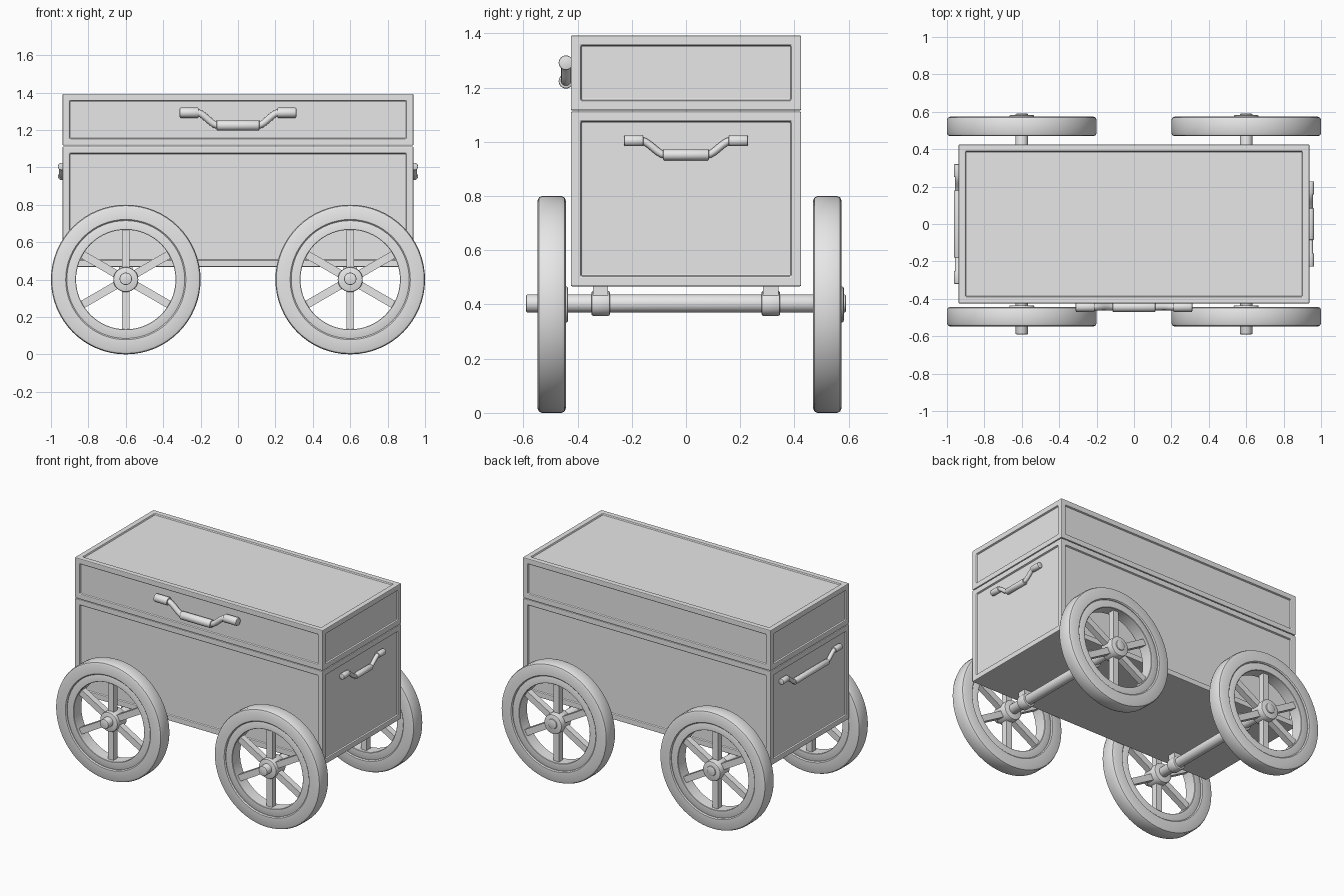
import bpy, bmesh, math
from mathutils import Matrix, Vector

cube = bpy.data.objects.get("Cube")
if cube:
    bpy.data.objects.remove(cube, do_unlink=True)

# One plain grey for everything
grey = bpy.data.materials.new("plain_grey")
grey.use_nodes = True
grey.diffuse_color = (0.8, 0.8, 0.8, 1)
for node in grey.node_tree.nodes:
    if node.type == 'BSDF_PRINCIPLED':
        node.inputs["Base Color"].default_value = (0.8, 0.8, 0.8, 1)


def finish(name, bm, matrix=Matrix(), smooth=True):
    bmesh.ops.recalc_face_normals(bm, faces=bm.faces[:])
    mesh = bpy.data.meshes.new(name)
    bm.to_mesh(mesh)
    bm.free()
    mesh.materials.append(grey)
    if smooth:
        for p in mesh.polygons:
            p.use_smooth = True
        mesh.set_sharp_from_angle(angle=math.radians(35))
    obj = bpy.data.objects.new(name, mesh)
    bpy.context.collection.objects.link(obj)
    obj.matrix_world = matrix
    return obj


def add_bevel(obj, width):
    mod = obj.modifiers.new("soft_edges", 'BEVEL')
    mod.width = width
    mod.segments = 2
    mod.limit_method = 'ANGLE'
    mod.angle_limit = math.radians(60)


def box(name, size, matrix):
    bm = bmesh.new()
    bmesh.ops.create_cube(bm, size=1, matrix=Matrix.Diagonal((*size, 1)))
    return finish(name, bm, matrix, smooth=False)


def ring(name, inner, outer, y0, y1, bevel, matrix, steps=64):
    """Revolve a chamfered rectangle round the y axis; inner 0 gives a solid rod."""
    b = bevel
    profile = [(outer - b, y0), (outer - b * .3, y0 + b * .3), (outer, y0 + b),
               (outer, y1 - b), (outer - b * .3, y1 - b * .3), (outer - b, y1)]
    if inner:
        c = b * .4
        profile += [(inner + c, y1), (inner, y1 - c), (inner, y0 + c), (inner + c, y0)]
    else:
        profile = [(0, y0)] + profile + [(0, y1)]
    bm = bmesh.new()
    verts = [bm.verts.new((r, y, 0)) for r, y in profile]
    edges = [bm.edges.new(pair) for pair in zip(verts, verts[1:])]
    if inner:
        edges.append(bm.edges.new((verts[-1], verts[0])))
    bmesh.ops.spin(bm, geom=verts + edges, cent=(0, 0, 0), axis=(0, 1, 0),
                   angle=math.tau, steps=steps)
    bmesh.ops.remove_doubles(bm, verts=bm.verts[:], dist=1e-5)
    return finish(name, bm, matrix)


def panelled_box(name, size, z0, z1, keep):
    """Box with a recessed panel on each face that passes the rule."""
    bm = bmesh.new()
    shape = Matrix.Translation((0, 0, (z0 + z1) / 2)) @ Matrix.Diagonal((*size, z1 - z0, 1))
    bmesh.ops.create_cube(bm, size=1, matrix=shape)
    bm.normal_update()
    faces = [f for f in bm.faces if keep(f.normal)]
    bmesh.ops.inset_individual(bm, faces=faces, thickness=0.052)
    bmesh.ops.inset_individual(bm, faces=faces, thickness=0.002, depth=-0.012)
    add_bevel(finish(name, bm, smooth=False), 0.005)


# Chest and lid
panelled_box("chest_body", (1.875, 0.85), 0.467, 1.112, lambda n: abs(n.z) < .5)
panelled_box("chest_lid", (1.875, 0.85), 1.116, 1.393, lambda n: n.z > -.5)


def handle(name, location, yaw, mid, inner, end, drop, radius):
    """Dropped handle along local y, with two end sleeves and a middle grip."""
    base = Matrix.Translation(location) @ Matrix.Rotation(yaw, 4, 'Z')
    low = base @ Matrix.Translation((0, 0, -drop))
    for label, a, b, m in (("left_sleeve", -end, -inner, base),
                           ("right_sleeve", inner, end, base),
                           ("grip", -mid, mid, low)):
        ring(f"{name}_{label}", 0, radius, a, b, 0.005, m, steps=24)
    # Bent bar running through the sleeves and grip
    half = []
    for i in range(13):
        t = i / 12
        half.append((inner + .01 - (inner - mid + .02) * t, -drop * t * t * (3 - 2 * t)))
    path = half + [(-y, z) for y, z in reversed(half)]
    curve = bpy.data.curves.new(name + "_bar", 'CURVE')
    curve.dimensions = '3D'
    curve.bevel_depth = radius * 0.68
    curve.bevel_resolution = 4
    curve.materials.append(grey)
    line = curve.splines.new('POLY')
    line.points.add(len(path) - 1)
    for point, (y, z) in zip(line.points, path):
        point.co = (0, y, z, 1)
    bar = bpy.data.objects.new(name + "_bar", curve)
    bpy.context.collection.objects.link(bar)
    bar.matrix_world = base
    bpy.ops.object.select_all(action='DESELECT')
    bar.select_set(True)
    bpy.context.view_layer.objects.active = bar
    bpy.ops.object.convert(target='MESH')
    bpy.ops.object.shade_smooth()


handle("front_handle", (0, -0.443, 1.292), -math.pi / 2, .115, .21, .312, .068, .027)
handle("left_handle", (0.943, 0, 1.004), 0, .085, .157, .228, .052, .02)
handle("right_handle", (-0.943, 0, 1.004), math.pi, .18, .25, .32, .052, .02)


def wheel(name, centre):
    place = Matrix.Translation(centre)
    ring(name + "_tyre", 0.315, 0.4, -0.052, 0.052, 0.016, place)
    ring(name + "_rim", 0.266, 0.318, -0.043, 0.043, 0.006, place)
    ring(name + "_hub", 0, 0.067, -0.045, 0.061, 0.008, place, steps=32)
    for i in range(6):
        turn = Matrix.Rotation(i * math.tau / 6, 4, 'Y')
        box(f"{name}_spoke_{i + 1}", (0.042, 0.042, 0.24),
            place @ turn @ Matrix.Translation((0, 0, 0.16)))


# Axles, their brackets and the wheels
for side, x in (("right", -0.6), ("left", 0.6)):
    ring(side + "_axle", 0, 0.033, -0.59, 0.59, 0.005, Matrix.Translation((x, 0, 0.404)), steps=32)
    for end, y in (("front", -0.315), ("back", 0.313)):
        ring(f"{side}_{end}_axle_collar", 0, 0.046, -0.034, 0.034, 0.006,
             Matrix.Translation((x, y, 0.404)), steps=32)
        box(f"{side}_{end}_axle_post", (0.07, 0.056, 0.08), Matrix.Translation((x, y, 0.435)))
    wheel(f"{side}_front_wheel", Vector((x, -0.4955, 0.4)))
    wheel(f"{side}_back_wheel", Vector((x, 0.5215, 0.4)))
